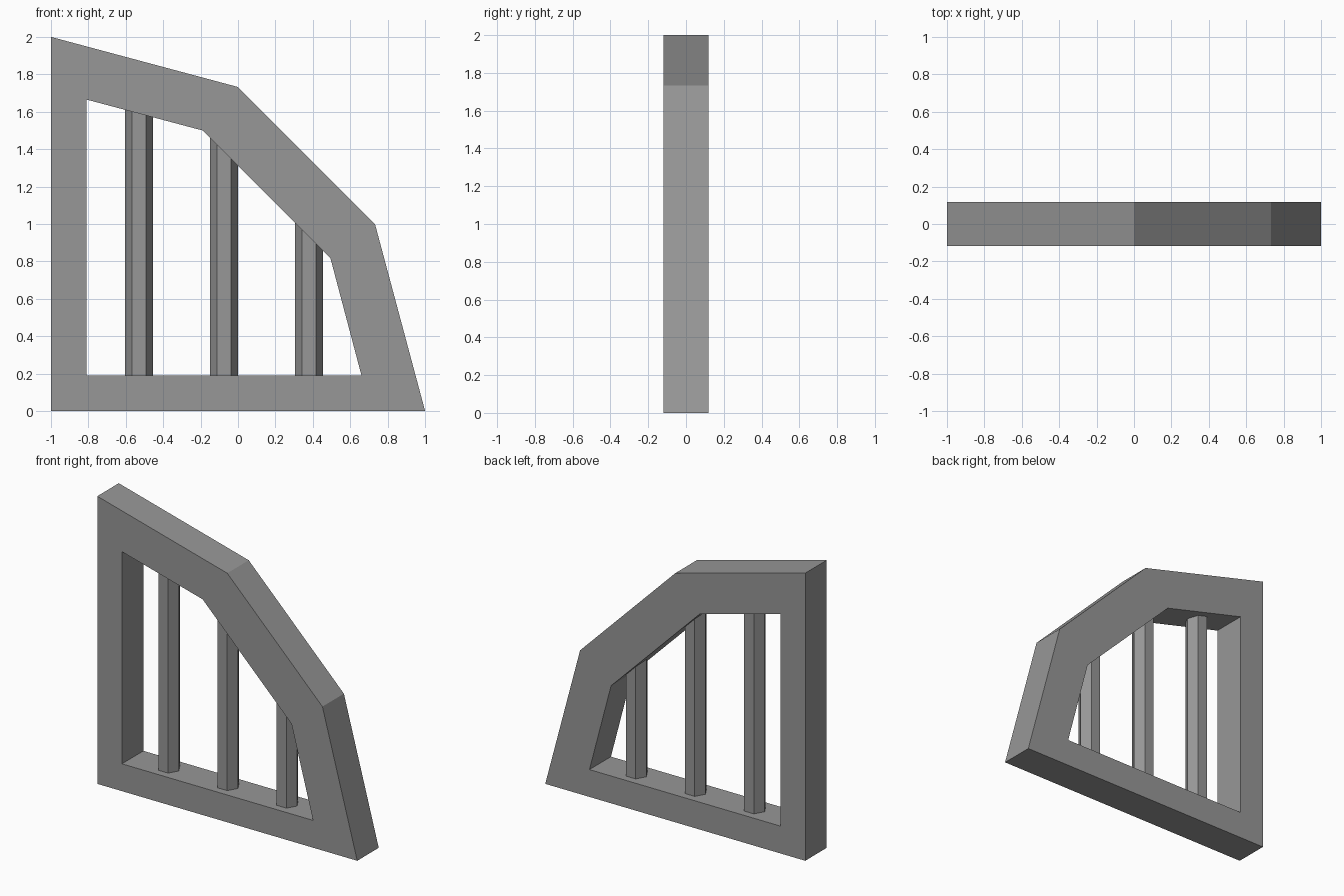
import bpy, bmesh, math

if "Cube" in bpy.data.objects:
    bpy.data.objects.remove(bpy.data.objects["Cube"], do_unlink=True)

grey = bpy.data.materials.new("stone_grey")
grey.use_nodes = True
grey.diffuse_color = (0.31, 0.31, 0.31, 1)
grey.node_tree.nodes["Principled BSDF"].inputs["Base Color"].default_value = grey.diffuse_color

HALF_DEPTH = 0.118
BAR_RADIUS = 0.075

# Quarter-round outline in three facets, and the opening inside it
outer = [(-1, 0)] + [(2 * math.cos(a) - 1, 2 * math.sin(a))
                     for a in (math.radians(30 * i) for i in range(4))]
inner = [(-0.81, 0.19), (0.66, 0.19), (0.494, 0.817), (-0.19, 1.5), (-0.81, 1.665)]


def finish(bm, name):
    bmesh.ops.recalc_face_normals(bm, faces=bm.faces)
    mesh = bpy.data.meshes.new(name)
    bm.to_mesh(mesh)
    bm.free()
    mesh.materials.append(grey)
    obj = bpy.data.objects.new(name, mesh)
    bpy.context.collection.objects.link(obj)
    return obj


def opening_top(x):
    """Height of the underside of the arch at x."""
    for (x1, z1), (x0, z0) in zip(inner[1:], inner[2:]):
        if x0 <= x <= x1:
            return z0 + (z1 - z0) * (x - x0) / (x1 - x0)


# Frame: ring of mitred pieces, extruded front to back
bm = bmesh.new()
rings = [[[bm.verts.new((x, y, z)) for x, z in loop] for loop in (outer, inner)]
         for y in (-HALF_DEPTH, HALF_DEPTH)]
(front_out, front_in), (back_out, back_in) = rings
for a, b in ((front_out, front_in), (back_out, back_in),
             (front_out, back_out), (front_in, back_in)):
    for i in range(len(a)):
        j = (i + 1) % len(a)
        bm.faces.new((a[i], a[j], b[j], b[i]))
finish(bm, "window_frame")

# Hexagonal bars, with tops cut to the slope of the arch
for name, cx in (("right_bar", -0.53), ("middle_bar", -0.075), ("left_bar", 0.38)):
    bm = bmesh.new()
    bottom, top = [], []
    for i in range(6):
        a = math.radians(60 * i)
        x, y = cx + BAR_RADIUS * math.cos(a), BAR_RADIUS * math.sin(a)
        bottom.append(bm.verts.new((x, y, 0.18)))
        top.append(bm.verts.new((x, y, opening_top(x) + 0.01)))
    bm.faces.new(bottom)
    bm.faces.new(top)
    for i in range(6):
        j = (i + 1) % 6
        bm.faces.new((bottom[i], bottom[j], top[j], top[i]))
    finish(bm, name)
